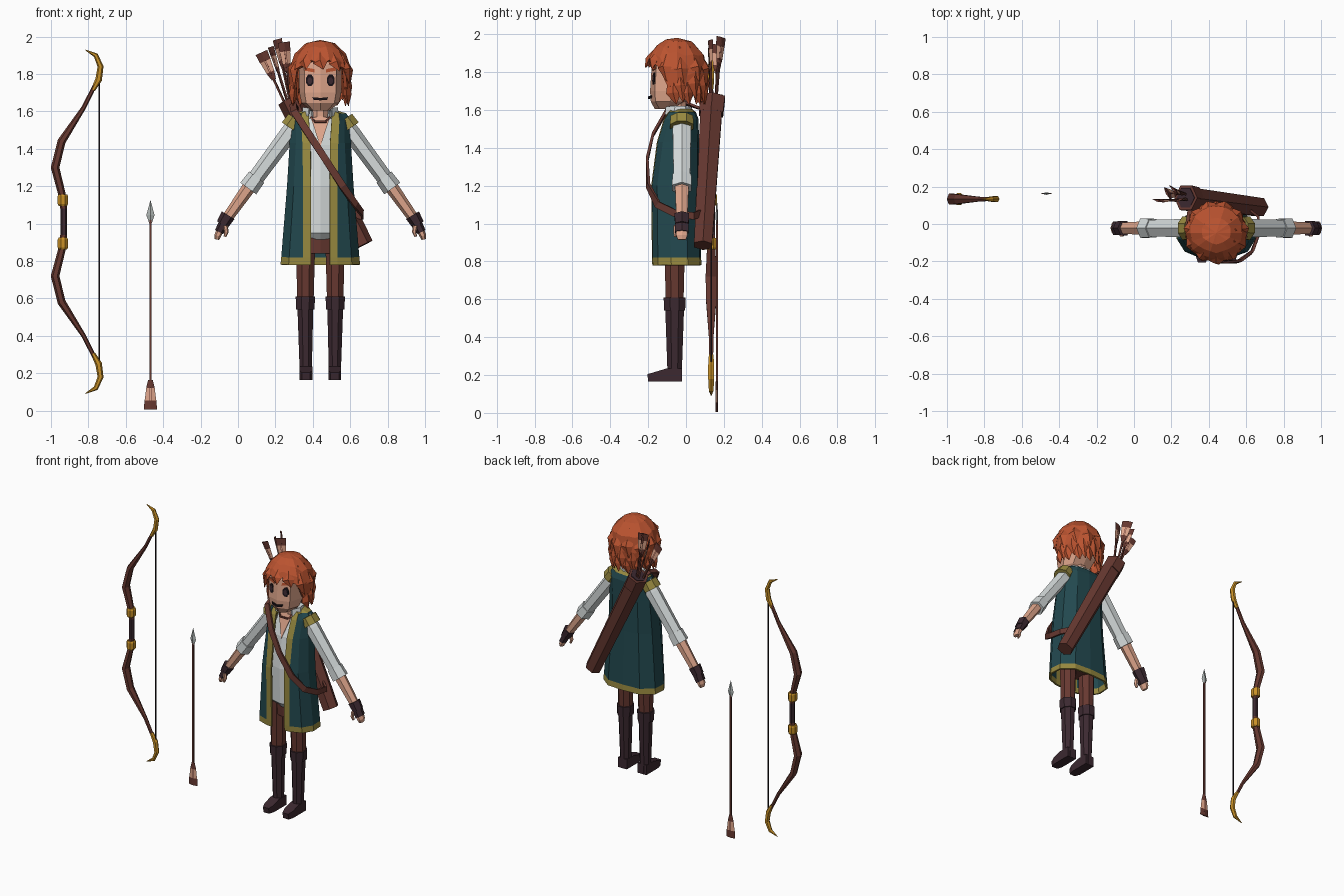
import bpy, bmesh, math
from mathutils import Vector as V

if "Cube" in bpy.data.objects:
    bpy.data.objects.remove(bpy.data.objects["Cube"])

CX = 0.44  # centre line of the figure
COL = dict(teal=(.016, .066, .078), trim=(.31, .25, .05), gold=(.58, .28, .02), brown=(.135, .04, .03),
           dark=(.045, .022, .030), hair=(.50, .088, .03), skin=(.74, .38, .26), white=(.68, .72, .72),
           black=(.010, .006, .009), steel=(.42, .46, .45))
MAT = {}
for k, c in COL.items():
    MAT[k] = bpy.data.materials.new(k)
    MAT[k].diffuse_color = (*c, 1)


def build(name, rings, mats, pick=None, closed=True, caps=True, thick=0):
    """Skin a list of equal rings; pick(i, j) gives the material slot of a face."""
    bm = bmesh.new()
    R = [[bm.verts.new(p) for p in r] for r in rings]
    n = len(R[0])
    for i in range(len(R) - 1):
        for j in range(n if closed else n - 1):
            f = bm.faces.new((R[i][j], R[i][(j + 1) % n], R[i + 1][(j + 1) % n], R[i + 1][j]))
            f.material_index = pick(i, j) if pick else 0
    if caps and closed:
        for r, i in ((R[0], 0), (R[-1], len(R) - 2)):
            f = bm.faces.new(r)
            f.material_index = pick(i, 0) if pick else 0
    bmesh.ops.remove_doubles(bm, verts=bm.verts, dist=1e-5)
    bmesh.ops.recalc_face_normals(bm, faces=bm.faces)
    me = bpy.data.meshes.new(name)
    bm.to_mesh(me)
    bm.free()
    for m in mats.split():
        me.materials.append(MAT[m])
    ob = bpy.data.objects.new(name, me)
    bpy.context.collection.objects.link(ob)
    if thick:
        md = ob.modifiers.new("thickness", 'SOLIDIFY')
        md.thickness, md.offset = thick, 0
    return ob


def tube(name, path, radii, mats, n=6, ref=(0, 1, 0), off=.5, pick=None):
    """Tube along a path; radii = (along ref, across ref) per point, ref may be a list."""
    P = [V(p) for p in path]
    rings = []
    for i, p in enumerate(P):
        t = (P[min(i + 1, len(P) - 1)] - P[max(i - 1, 0)]).normalized()
        a = V(ref[i] if isinstance(ref, list) else ref)
        a = (a - t * a.dot(t)).normalized()
        b = t.cross(a)
        ra, rb = radii[i] if isinstance(radii, list) else radii
        s = math.sqrt(2) if n == 4 and off else 1
        rings.append([p + a * ra * s * math.cos(2 * math.pi * (k + off) / n)
                      + b * rb * s * math.sin(2 * math.pi * (k + off) / n) for k in range(n)])
    return build(name, rings, mats, pick)


def section(z, w, yf, yb, bow=.025):
    """Eight-sided body section with a centre edge in front and behind."""
    half = [(w * .75, yf + bow), (w, yf * .45 + yb * .55), (w * .7, yb - bow * .6)]
    pts = [(0, yf)] + half + [(0, yb)] + [(-x, y) for x, y in half[::-1]]
    return [(CX + x, y, z) for x, y in pts]


# Bow
top = [(-.932, 1.08), (-.942, 1.16), (-.978, 1.30), (-.943, 1.44), (-.825, 1.62), (-.765, 1.74)]
rad = [(.022, .018), (.026, .02), (.034, .023), (.03, .022), (.014, .012), (.012, .011)]
low = [(x, 2.02 - z) for x, z in top[::-1]]
tube("bow_limbs", [(x, .133, z) for x, z in low + top], rad[::-1] + rad, "brown dark",
     pick=lambda i, j: int(i == 5))
for s, nm in ((1, "upper"), (-1, "lower")):
    tip = [(-.775, 1.715), (-.745, 1.77), (-.735, 1.84), (-.76, 1.90), (-.815, 1.928)]
    tube("bow_tip_" + nm, [(x, .133, 1.01 + s * (z - 1.01)) for x, z in tip],
         [(.014, .012), (.018, .018), (.018, .016), (.014, .013), (.002, .002)], "gold")
    tube("bow_ring_" + nm, [(-.936, .133, 1.01 + s * d) for d in (.085, .095, .137, .147)],
         [(.028, .024), (.034, .03), (.034, .03), (.028, .024)], "gold", n=8)
tube("bow_string", [(-.742, .133, .22), (-.742, .133, 1.80)], (.004, .004), "black", n=4)


# Arrows
def arrow(name, tail, end, ref):
    a, b = V(tail), V(end)
    d = (b - a).normalized()
    tube(name + "_shaft", [a + d * .03, b], (.0055, .0055), "brown", n=4, ref=ref)
    tube(name + "_fletching", [a + d * t for t in (0, .05, .055, .115, .12, .16)],
         [(.006, w) for w in (.035, .032, .03, .023, .022, .012)], "brown skin", n=4, ref=ref, off=0,
         pick=lambda i, j: int(i in (1, 2)))


arrow("loose_arrow", (-.468, .163, .005), (-.468, .163, 1.02), (0, 1, 0))
tube("loose_arrow_head", [(-.468, .163, z) for z in (1.0, 1.045, 1.123)],
     [(.005, .006), (.007, .022), (.001, .001)], "steel", n=4, off=0)
for i, (t, e, r) in enumerate((((.125, .125, 1.915), (.27, .13, 1.6), (.3, 1, 0)),
                               ((.175, .165, 1.945), (.28, .16, 1.6), (1, .5, 0)),
                               ((.245, .13, 1.97), (.29, .13, 1.6), (-.4, 1, 0)),
                               ((.21, .185, 1.985), (.29, .155, 1.6), (1, 1, 0)))):
    arrow("quiver_arrow_%d" % i, t, e, r)

# Quiver and strap
tube("quiver", [(.67, .09, .885), (.30, .135, 1.62)], [(.055, .055), (.066, .066)], "brown")
tube("quiver_rim", [(.318, .133, 1.58), (.277, .14, 1.665)], [(.073, .066), (.076, .068)], "brown")
tube("quiver_opening", [(.278, .14, 1.664), (.2755, .14, 1.669)], (.06, .053), "dark")
strap = [(.31, .10, 1.60), (.295, .0, 1.635), (.30, -.10, 1.60), (.385, -.175, 1.47), (.47, -.205, 1.34),
         (.56, -.20, 1.20), (.63, -.15, 1.10), (.665, -.06, 1.055), (.665, .04, 1.04), (.60, .09, 1.06)]
out = [(0, .3, 1), (-.3, 0, 1), (-.3, -.7, .6), (0, -1, .2), (0, -1, 0), (.3, -1, 0), (.8, -.6, 0),
       (1, -.1, 0), (1, .2, 0), (.6, 1, 0)]
tube("quiver_strap", strap, (.007, .019), "brown", n=4, ref=out)

# Head and neck
build("head", [section(*r) for r in ((1.605, .05, -.165, -.06), (1.645, .1, -.186, .0), (1.70, .112, -.19, .05),
                                     (1.85, .115, -.18, .08), (1.92, .08, -.13, .05))], "skin")
tube("neck", [(CX, -.045, 1.50), (CX, -.045, 1.65)], (.05, .048), "skin", n=8)


def face_plates(name, pts, mat, lift=.003):
    """Thin plates following the face, one on each side."""
    for s, nm in ((1, "_left"), (-1, "_right")):
        ring = [V((CX + s * x, -.19 + (z - 1.7) * .067 + .3 * x, z)) for x, z in pts]
        build(name + nm, [[p - V((0, h, 0)) for p in ring] for h in (0, lift)], mat)


def oval(cx, cz, rx, rz, n=8):
    return [(cx + rx * math.cos(2 * math.pi * (k + .5) / n), cz + rz * math.sin(2 * math.pi * (k + .5) / n))
            for k in range(n)]


face_plates("eye", oval(.056, 1.766, .022, .034), "black")
face_plates("iris", oval(.056, 1.764, .012, .02), "dark", .005)
face_plates("brow", [(.03, 1.808), (.085, 1.818), (.08, 1.836), (.032, 1.826)], "hair", .006)
face_plates("mouth", [(0, 1.659), (.036, 1.662), (.042, 1.676), (0, 1.672)], "black", .009)

# Hair: faceted cap with a jagged edge, plus rows of pointed locks
HY, N = -.048, 20


def hair_point(th, z, k=1.0):
    r = math.sqrt(max(0, 1 - ((z - 1.81) / .165) ** 2)) if z > 1.81 else 1 - (1.81 - z) * .5
    return V((CX + .150 * r * k * math.sin(th), HY - .150 * r * k * math.cos(th), z))


def hairline(th):
    c = math.cos(th)
    return 1.845 if c > .7 else 1.80 if c > .45 else 1.72 if c > -.2 else 1.68


cols = [2 * math.pi * j / N for j in range(N)]
rings = [[(CX, HY, 1.972)] * N]
for f in (.06, .3, .65, 1):
    rings.append([hair_point(t, 1.97 - (1.97 - hairline(t) - .025 * (j % 2)) * f, 1 + .04 * (j % 2))
                  for j, t in enumerate(cols)])
build("hair_cap", rings, "hair", caps=False, thick=.02)
for row, (cnt, z0, length, flare) in enumerate(((11, 1.90, .15, 1.12), (13, 1.82, .16, 1.12), (13, 1.75, .12, 1.1))):
    for k in range(cnt):
        th = 2 * math.pi * (k + .5 * row) / cnt
        c = math.cos(th)
        if row and c > .35:
            continue
        end = max(z0 - length - .02 * (k % 2), 1.825 - .01 * (k % 2) if c > .5 else 1.63)
        tube("hair_lock_%d_%d" % (row, k),
             [hair_point(th, z0 + .03, .93), hair_point(th, (z0 + end) / 2, 1.04), hair_point(th + .1, end, flare)],
             [(.012, .03), (.022, .04), (.002, .002)], "hair", n=4, off=0,
             ref=(math.sin(th), -math.cos(th), .1))

# Shirt, open neck, collar and necklace
build("shirt", [section(*r) for r in ((.915, .07, -.13, .02), (.95, .13, -.155, .03), (1.2, .125, -.16, .03),
                                      (1.42, .125, -.135, .03), (1.57, .09, -.085, .02))], "white")
chest = [V((CX + x, y, z)) for x, y, z in ((0, -.142, 1.41), (.05, -.096, 1.565), (0, -.091, 1.575), (-.05, -.096, 1.565))]
build("open_neck", [[p + V((0, h, 0)) for p in chest] for h in (0, .006)], "skin")
arc = [math.radians(a) for a in range(40, 321, 40)]
build("collar", [[(CX + r * math.sin(a), -.045 - r * .85 * math.cos(a), z + .015 * abs(math.sin(a))) for a in arc]
                 for r, z in ((.065, 1.55), (.068, 1.595), (.092, 1.605), (.098, 1.565))], "white",
      closed=False, thick=.008)
tube("necklace", [(CX + x, y, z) for x, y, z in ((-.05, -.085, 1.57), (-.03, -.108, 1.545), (.03, -.108, 1.545),
                                                (.05, -.085, 1.57))], (.005, .006), "brown", n=4)


# Sleeveless coat: open front, trimmed edges and hem
def coat_ring(z, w, yf, yb, gap, strip):
    half = [(gap, yf), (gap + strip, yf + .004), (w * .8, yf + .03), (w, yf * .6 + yb * .4),
            (w * .97, yf * .25 + yb * .75), (w * .6, yb)]
    pts = half + [(0, yb + .008)] + [(-x, y) for x, y in half[::-1]]
    return [(CX + x, y, z) for x, y in pts]


coat = [(.78, .207, -.172, .068, .05, .04), (.82, .203, -.174, .066, .05, .04), (1.2, .172, -.178, .055, .05, .04),
        (1.43, .158, -.148, .055, .052, .042), (1.55, .158, -.112, .052, .06, .04), (1.585, .135, -.09, .04, .062, .035),
        (1.60, .085, -.08, .022, .06, .012)]
build("coat", [coat_ring(*r) for r in coat], "teal trim", closed=False, thick=.012,
      pick=lambda i, j: int(i in (0, 5) or j in (0, 11)))

# Hips
build("hips", [section(*r) for r in ((.84, .125, -.12, .02), (.96, .12, -.13, .02))], "brown")

# Arms and legs, on both sides
for s, nm in ((1, "left"), (-1, "right")):
    def limb(part, pts, radii, mat, y=-.022, n=6, **kw):
        tube(nm + "_" + part, [(CX + s * x, y, z) for x, z in pts], radii, mat, n=n, **kw)
    limb("armhole_trim", [(.13, 1.56), (.163, 1.512)], [(.064, .052), (.068, .056)], "trim", n=8)
    limb("sleeve", [(.115, 1.555), (.165, 1.487), (.36, 1.222)], [(.05, .04), (.056, .047), (.05, .043)], "white")
    limb("cuff", [(.34, 1.249), (.385, 1.188)], [(.057, .05), (.06, .053)], "white")
    limb("forearm", [(.37, 1.21), (.515, 1.005)], [(.042, .037), (.033, .028)], "skin")
    limb("wrist_band", [(.493, 1.045), (.523, .995)], [(.045, .04), (.041, .034)], "dark")
    limb("glove", [(.515, 1.005), (.541, .955)], [(.042, .028), (.042, .024)], "dark")
    limb("fingers", [(.535, .965), (.549, .935), (.553, .915)], [(.036, .02), (.034, .018), (.024, .012)], "skin")
    limb("thumb", [(.508, .99), (.502, .955), (.51, .93)], [(.014, .013), (.013, .012), (.008, .007)], "skin", y=-.055)
    limb("trouser_leg", [(.078, .93), (.08, .56)], [(.06, .056), (.05, .047)], "brown", y=-.06, n=8)
    limb("boot_cuff", [(.08, .61), (.08, .54)], [(.063, .056), (.06, .053)], "dark", y=-.06, n=8)
    limb("boot_shaft", [(.08, .56), (.078, .24), (.077, .165)], [(.054, .046), (.042, .036), (.042, .034)], "dark", y=-.06, n=8)
    fx = CX + s * .077
    tube(nm + "_boot_foot", [(fx, -.022, .2), (fx, -.10, .2), (fx, -.165, .19), (fx, -.202, .185)],
         [(.035, .034), (.035, .034), (.025, .034), (.02, .022)], "dark", n=4, ref=(0, 0, 1))

for m in bpy.data.materials:
    if m.users and not m.is_grease_pencil:
        m.use_nodes = True
        m.node_tree.nodes["Principled BSDF"].inputs["Base Color"].default_value = m.diffuse_color
